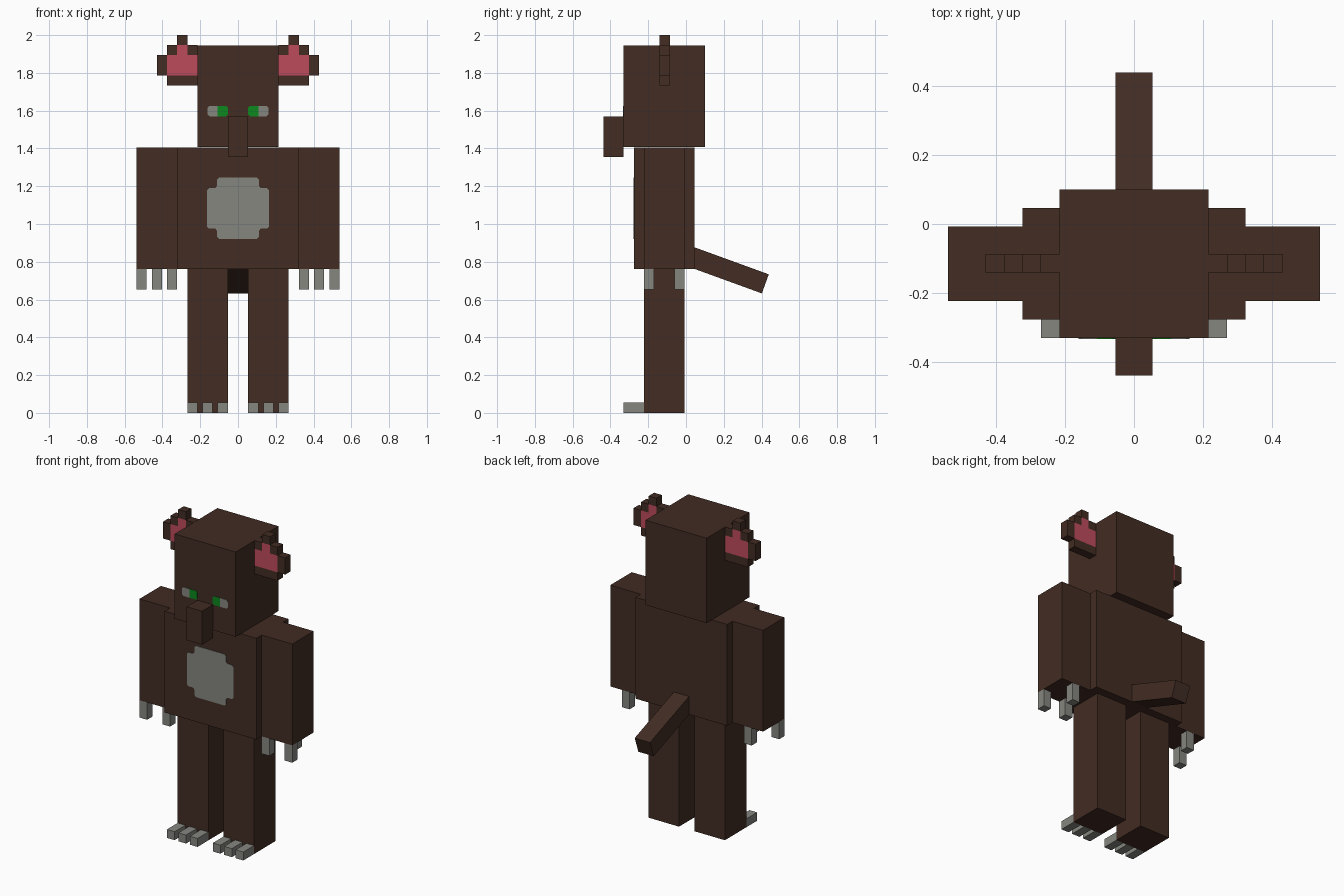
import bpy, bmesh, math
from mathutils import Matrix, Vector

if "Cube" in bpy.data.objects:
    bpy.data.objects.remove(bpy.data.objects["Cube"], do_unlink=True)


def material(name, rgb):
    m = bpy.data.materials.new(name)
    m.use_nodes = True
    m.diffuse_color = (*rgb, 1)
    m.node_tree.nodes["Principled BSDF"].inputs["Base Color"].default_value = (*rgb, 1)
    return m


BROWN = material("brown fur", (0.054, 0.025, 0.017))
GREY = material("grey", (0.238, 0.238, 0.216))
PINK = material("pink", (0.515, 0.07, 0.107))
GREEN = material("green", (0.004, 0.242, 0.013))


def finish(bm, name, mat):
    bmesh.ops.recalc_face_normals(bm, faces=bm.faces)
    mesh = bpy.data.meshes.new(name)
    bm.to_mesh(mesh)
    bm.free()
    mesh.materials.append(mat)
    ob = bpy.data.objects.new(name, mesh)
    bpy.context.collection.objects.link(ob)
    return ob


def box(name, x, y, z, mat=BROWN):
    """Box from (low, high) pairs on each axis."""
    size = [b - a for a, b in (x, y, z)]
    mid = Vector([(a + b) / 2 for a, b in (x, y, z)])
    bm = bmesh.new()
    bmesh.ops.create_cube(bm, size=1, matrix=Matrix.Translation(mid) @ Matrix.Diagonal((*size, 1)))
    return finish(bm, name, mat)


def plate(name, outline, y, mat):
    """Thin plate in the xz plane, standing just proud of a front face at y."""
    bm = bmesh.new()
    face = bm.faces.new([bm.verts.new((px, y, pz)) for px, pz in outline])
    ext = bmesh.ops.extrude_face_region(bm, geom=[face])
    verts = [v for v in ext["geom"] if isinstance(v, bmesh.types.BMVert)]
    bmesh.ops.translate(bm, verts=verts, vec=(0, -0.003, 0))
    return finish(bm, name, mat)


U = 0.0537  # one block unit

# Trunk, head and snout
box("body", (-6 * U, 6 * U), (-0.276, 0.046), (0.762, 1.406))
box("head", (-4 * U, 4 * U), (-0.33, 0.1), (1.407, 1.946))
box("snout", (-U, U), (-0.438, -0.33), (1.355, 1.568))

# Tail slopes down and back
tail = box("tail", (-U, U), (-0.45, 0), (-U, U))
tail.matrix_world = Matrix.Translation((0, 0.42, 0.683)) @ Matrix.Rotation(math.radians(-20), 4, "X")

# Belly patch, one rounded quarter mirrored round the centre
quarter = [(0.163, 0.098), (0.153, 0.108), (0.12, 0.108), (0.112, 0.118), (0.112, 0.15), (0.1, 0.163)]
outline = []
for sx, sz in ((1, 1), (-1, 1), (-1, -1), (1, -1)):
    pts = quarter if sx * sz > 0 else quarter[::-1]
    outline += [(sx * px, 1.083 + sz * pz) for px, pz in pts]
plate("belly_patch", outline, -0.276, GREY)

# Ear blocks as (inner, outer, bottom, top) in units from the ear's inner bottom corner
EAR = {
    "ear_base": (0, 3, 0, 1, BROWN),
    "ear_outer_edge": (3, 4, 1, 3, BROWN),
    "ear_inner_corner": (0, 1, 3, 4, BROWN),
    "ear_outer_corner": (2, 3, 3, 4, BROWN),
    "ear_tip": (1, 2, 4, 5, BROWN),
    "ear_lining": (0, 3, 1, 3, PINK),
    "ear_lining_top": (1, 2, 3, 4, PINK),
}

for side, s in (("left", 1), ("right", -1)):
    def span(a, b):
        return tuple(sorted((s * a, s * b)))

    # Limbs
    box(side + "_arm", span(6 * U, 10 * U), (-0.222, -0.007), (0.762, 1.406))
    box(side + "_leg", span(U, 5 * U), (-0.222, -0.007), (0, 0.762))

    # Three toes on each foot
    for i in range(3):
        x0 = U + i * 1.5 * U
        box(f"{side}_toe_{i + 1}", span(x0, x0 + U), (-0.33, -0.222), (0, U), GREY)

    # Two front claws and one rear claw on each hand
    for i, y0 in enumerate((-0.222, -0.061, -0.222)):
        x0 = 6 * U + i * 1.5 * U
        box(f"{side}_claw_{i + 1}", span(x0, x0 + U), (y0, y0 + U), (0.652, 0.762), GREY)

    # Ear
    for part, (x0, x1, z0, z1, mat) in EAR.items():
        box(f"{side}_{part}", span((4 + x0) * U, (4 + x1) * U), (-0.14, -0.086),
            (1.734 + z0 * 0.0532, 1.734 + z1 * 0.0532), mat)

    # Eye: green iris inside, grey outside, with clipped corners
    c, low, high = 0.01, 1.57, 1.626
    iris = [(U + c, low), (2 * U, low), (2 * U, high), (U + c, high), (U, high - c), (U, low + c)]
    white = [(4 * U - px + U, pz) for px, pz in iris]
    white = [(px - U if px > 3 * U - 1e-6 else px, pz) for px, pz in white]
    white = [(2 * U, low), (3 * U - c, low), (3 * U, low + c), (3 * U, high - c), (3 * U - c, high), (2 * U, high)]
    plate(side + "_iris", [(s * px, pz) for px, pz in iris], -0.33, GREEN)
    plate(side + "_eye_white", [(s * px, pz) for px, pz in white], -0.33, GREY)
